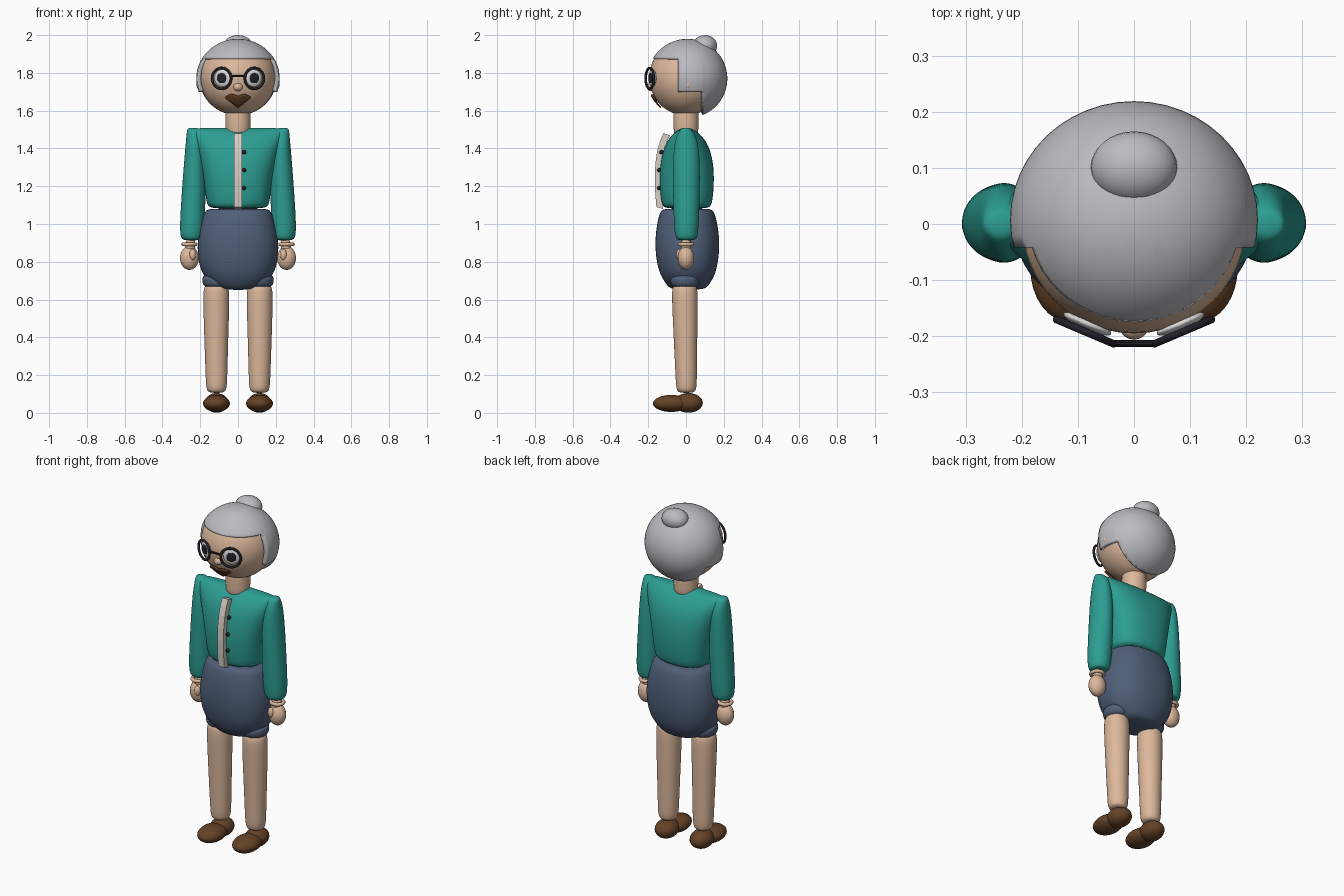
import bpy, bmesh, math
from mathutils import Vector

if "Cube" in bpy.data.objects:
    bpy.data.objects.remove(bpy.data.objects["Cube"], do_unlink=True)


def material(name, rgb):
    m = bpy.data.materials.new(name)
    m.use_nodes = True
    m.diffuse_color = (*rgb, 1)
    m.node_tree.nodes["Principled BSDF"].inputs["Base Color"].default_value = (*rgb, 1)
    return m


SKIN = material("skin", (0.72, 0.48, 0.33))
HAIR = material("grey_hair", (0.5, 0.5, 0.53))
TEAL = material("teal_cloth", (0.025, 0.34, 0.29))
BLUE = material("slate_blue_cloth", (0.08, 0.115, 0.19))
BROWN = material("brown_leather", (0.13, 0.055, 0.02))
CREAM = material("cream_trim", (0.68, 0.62, 0.55))
BLACK = material("black", (0.015, 0.015, 0.022))
WHITE = material("eye_white", (0.7, 0.7, 0.7))


def finish(name, bm, mat, smooth=True):
    bmesh.ops.recalc_face_normals(bm, faces=bm.faces)
    for f in bm.faces:
        f.smooth = smooth
    me = bpy.data.meshes.new(name)
    bm.to_mesh(me)
    bm.free()
    me.materials.append(mat)
    ob = bpy.data.objects.new(name, me)
    bpy.context.collection.objects.link(ob)
    return ob


def ball(name, loc, size, mat, turn=0, segs=32):
    bm = bmesh.new()
    bmesh.ops.create_uvsphere(bm, u_segments=segs, v_segments=segs // 2, radius=1)
    bmesh.ops.scale(bm, vec=size, verts=bm.verts)
    ob = finish(name, bm, mat)
    ob.location = loc
    ob.rotation_euler.z = turn
    return ob


def loft(name, sections, mat, power=2.0, segs=24):
    """Stack of rounded sections: z, centre x, centre y, half width, half depth."""
    bm = bmesh.new()
    rings = []
    for z, cx, cy, rx, ry in sections:
        ring = []
        for i in range(segs):
            a = math.tau * i / segs
            c, s = math.cos(a), math.sin(a)
            x = math.copysign(abs(c) ** (2 / power), c) * rx
            y = math.copysign(abs(s) ** (2 / power), s) * ry
            ring.append(bm.verts.new((cx + x, cy + y, z)))
        rings.append(ring)
    for a, b in zip(rings, rings[1:]):
        for i in range(segs):
            j = (i + 1) % segs
            bm.faces.new((a[i], a[j], b[j], b[i]))
    bm.faces.new(rings[0])
    bm.faces.new(rings[-1])
    ob = finish(name, bm, mat)
    ob.modifiers.new("rounding", "SUBSURF").levels = 2
    return ob


def ring(name, loc, major, minor, mat, rot=(0, 0, 0)):
    bpy.ops.mesh.primitive_torus_add(location=loc, rotation=rot, major_radius=major,
                                     minor_radius=minor, major_segments=32, minor_segments=10)
    ob = bpy.context.object
    ob.name = name
    ob.data.materials.append(mat)
    bpy.ops.object.shade_smooth()
    return ob


# Head and neck
HEAD, HEAD_R = Vector((0, 0, 1.775)), Vector((0.2, 0.195, 0.2))
ball("head", HEAD, HEAD_R, SKIN, segs=48)
ball("nose", (0, -0.184, 1.725), (0.025, 0.022, 0.022), SKIN, segs=20)
loft("neck", [(1.46, 0, 0, .062, .062), (1.5, 0, 0, .067, .067), (1.6, 0, 0, .067, .067),
              (1.63, 0, 0, .06, .06)], SKIN)

# Hair: shell cut into fringe, side locks and nape
bm = bmesh.new()
bmesh.ops.create_uvsphere(bm, u_segments=48, v_segments=32, radius=1)
bmesh.ops.scale(bm, vec=(0.221, 0.212, 0.21), verts=bm.verts)
bmesh.ops.translate(bm, vec=(0, 0.007, 1.77), verts=bm.verts)
FRINGE_Z, LOCK_Z, LOCK_Y, NAPE_Y = 1.878, 1.698, -0.042, 0.088
for co, no in (((0, 0, FRINGE_Z), (0, 0, 1)), ((0, 0, LOCK_Z), (0, 0, 1)),
               ((0, LOCK_Y, 0), (0, 1, 0)), ((0, NAPE_Y, 0), (0, 1, 0))):
    bmesh.ops.bisect_plane(bm, geom=bm.verts[:] + bm.edges[:] + bm.faces[:],
                           plane_co=co, plane_no=no, dist=1e-5)
bare = []
for f in bm.faces:
    c = f.calc_center_median()
    if (c.y < LOCK_Y and c.z < FRINGE_Z) or (c.y < NAPE_Y and c.z < LOCK_Z):
        bare.append(f)
bmesh.ops.delete(bm, geom=bare, context="FACES")
hair = finish("hair", bm, HAIR)
shell = hair.modifiers.new("thickness", "SOLIDIFY")
shell.thickness, shell.offset = 0.02, -1
ball("hair_bun", (0, 0.1, 1.943), (0.077, 0.065, 0.057), HAIR)

# Moustache: thin sheet following the face
bm = bmesh.new()
cols, rows = 16, 5
grid = []
for i in range(cols + 1):
    t = 2 * i / cols - 1
    top = 1.677 + 0.011 * math.sin(abs(t) * math.pi)
    low = 1.62 + 0.048 * abs(t)
    line = []
    for j in range(rows + 1):
        x, z = 0.063 * t, low + (top - low) * j / rows
        dz = (z - HEAD.z) / HEAD_R.z
        y = -HEAD_R.y * math.sqrt(1 - dz * dz - (x / HEAD_R.x) ** 2) - 0.006
        line.append(bm.verts.new((x, y, z)))
    grid.append(line)
for a, b in zip(grid, grid[1:]):
    for j in range(rows):
        bm.faces.new((a[j], b[j], b[j + 1], a[j + 1]))
moustache = finish("moustache", bm, BROWN)
moustache.modifiers.new("thickness", "SOLIDIFY").thickness = 0.008

# Glasses bridge
bpy.ops.mesh.primitive_cylinder_add(vertices=10, radius=0.006, depth=0.08,
                                    location=(0, -0.213, 1.783), rotation=(0, math.pi / 2, 0))
bridge = bpy.context.object
bridge.name = "glasses_bridge"
bridge.data.materials.append(BLACK)
bpy.ops.object.shade_smooth_by_angle()

# Blouse body and skirt
loft("blouse", [(1.08, 0, .004, .145, .115), (1.1, 0, .004, .168, .135), (1.2, 0, .004, .177, .145),
                (1.3, 0, .004, .195, .145), (1.4, 0, .004, .222, .125), (1.46, 0, .002, .245, .09),
                (1.495, 0, 0, .262, .05), (1.51, 0, 0, .265, .022)], TEAL, power=2.5)
loft("skirt", [(.65, 0, .01, .1, .09), (.68, 0, .01, .14, .115), (.74, 0, .008, .2, .153),
               (.85, 0, .007, .219, .172), (.95, 0, .007, .212, .17), (1.04, 0, .006, .19, .153),
               (1.075, 0, .006, .172, .138), (1.082, 0, .006, .14, .11)], BLUE, power=2.3)

# Placket: curved strip down the front
bm = bmesh.new()
prev = None
for y, z in ((-.12, 1.48), (-.137, 1.44), (-.152, 1.39), (-.162, 1.32), (-.165, 1.25),
             (-.163, 1.17), (-.157, 1.09)):
    back = y + 0.035
    now = [bm.verts.new(p) for p in ((-.02, y, z), (.02, y, z), (.02, back, z - .01), (-.02, back, z - .01))]
    if prev:
        for i in range(4):
            j = (i + 1) % 4
            bm.faces.new((prev[i], prev[j], now[j], now[i]))
    else:
        bm.faces.new(now)
    prev = now
bm.faces.new(prev)
finish("placket", bm, CREAM, smooth=False)
for n, z in enumerate((1.19, 1.285, 1.38)):
    ball(f"button_{n + 1}", (0.032, -0.142 + (0.012 if n == 2 else 0), z), (.011, .011, .011), BLACK, segs=12)

# Paired parts
for side, s in (("left", 1), ("right", -1)):
    turn = s * math.radians(23)
    ball(f"{side}_ear", (s * .203, .012, 1.738), (.017, .016, .026), SKIN, segs=16)
    ball(f"{side}_eye", (s * .083, -.178, 1.772), (.046, .012, .046), WHITE, turn)
    ball(f"{side}_pupil", (s * .087, -.188, 1.772), (.027, .006, .027), BLACK, turn, 20)
    ring(f"{side}_glasses_rim", (s * .087, -.192, 1.771), .055, .007, BLACK, (math.pi / 2, 0, turn))

    loft(f"{side}_sleeve", [(.912, s * .245, .002, .045, .045), (.93, s * .245, .002, .061, .06),
                            (1.0, s * .243, .002, .066, .067), (1.2, s * .232, .002, .064, .072),
                            (1.35, s * .23, .002, .054, .072), (1.45, s * .232, .002, .043, .06),
                            (1.495, s * .235, 0, .036, .035), (1.51, s * .238, 0, .028, .02)], TEAL)
    ring(f"{side}_wrist_band", (s * .257, 0, .892), .034, .01, SKIN)
    loft(f"{side}_wrist", [(.84, s * .257, 0, .03, .03), (.93, s * .25, 0, .03, .03)], SKIN, segs=16)
    ball(f"{side}_hand", (s * .257, 0, .82), (.05, .043, .063), SKIN)
    ball(f"{side}_thumb", (s * .24, -.036, .838), (.018, .016, .03), SKIN, segs=16)

    loft(f"{side}_skirt_leg", [(.662, s * .115, -.004, .062, .066), (.685, s * .115, -.004, .074, .078),
                               (.74, s * .115, -.004, .08, .085)], BLUE)
    loft(f"{side}_leg", [(.105, s * .114, .002, .04, .04), (.125, s * .114, .002, .055, .055),
                         (.2, s * .114, .001, .058, .057), (.4, s * .115, -.003, .064, .063),
                         (.62, s * .115, -.006, .071, .07), (.665, s * .115, -.007, .066, .066),
                         (.685, s * .115, -.007, .05, .05)], SKIN)
    ball(f"{side}_heel", (s * .114, .013, .053), (.062, .076, .052), BROWN)
    ball(f"{side}_shoe", (s * .114, -.078, .05), (.071, .097, .045), BROWN)
